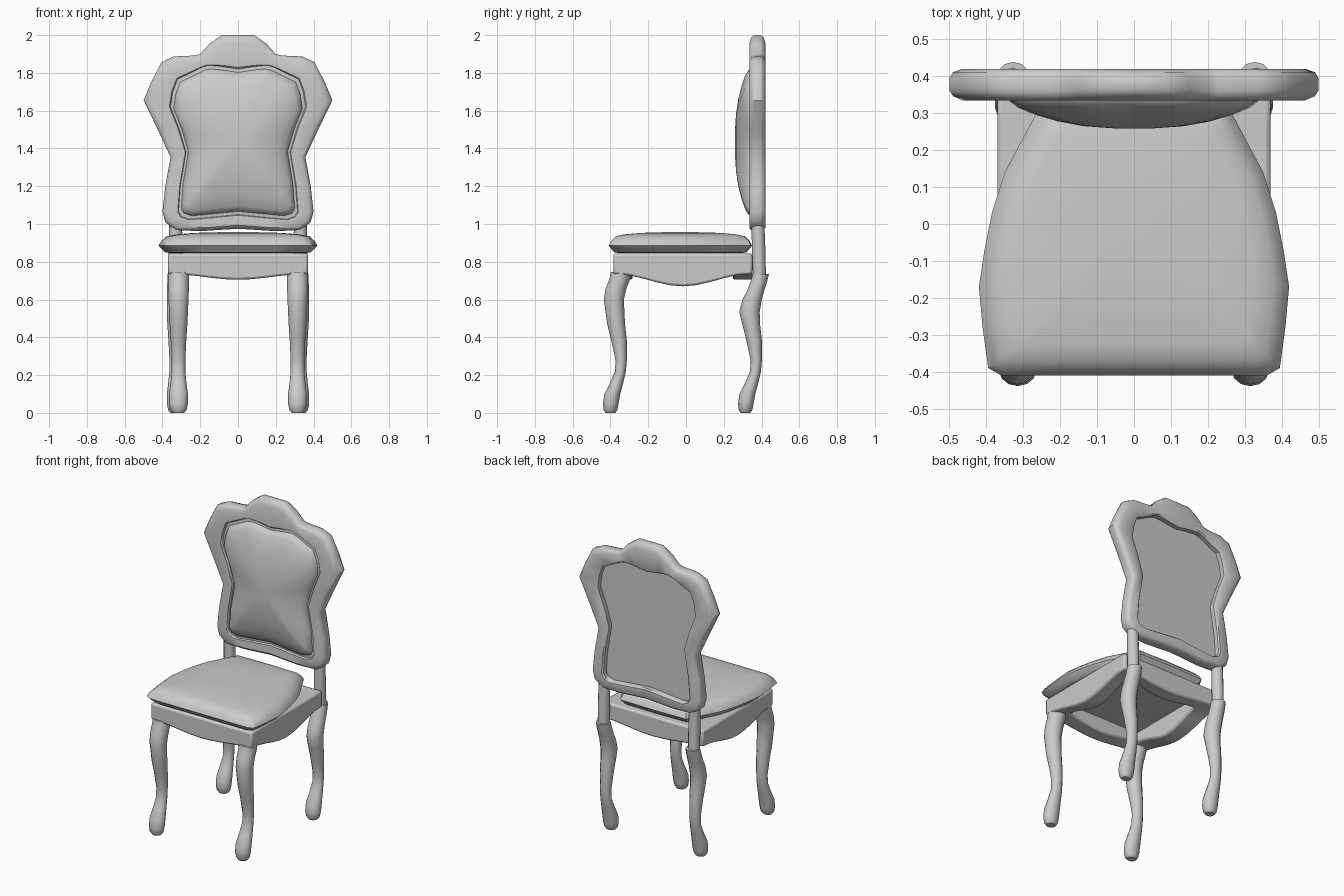
import bpy, bmesh
from math import sin, cos, pi, radians

if "Cube" in bpy.data.objects:
    bpy.data.objects.remove(bpy.data.objects["Cube"])


def loft(name, rings, close=False, angle=40):
    """Skin a list of equal-length rings; cap the ends, or close into a tube."""
    bm = bmesh.new()
    vs = [[bm.verts.new(p) for p in r] for r in rings]
    n = len(vs[0])
    for i in range(len(vs) if close else len(vs) - 1):
        a, b = vs[i], vs[(i + 1) % len(vs)]
        for j in range(n):
            k = (j + 1) % n
            bm.faces.new((a[j], a[k], b[k], b[j]))
    if not close:
        bm.faces.new(vs[0])
        bm.faces.new(vs[-1])
    bmesh.ops.recalc_face_normals(bm, faces=bm.faces)
    me = bpy.data.meshes.new(name)
    bm.to_mesh(me)
    bm.free()
    ob = bpy.data.objects.new(name, me)
    bpy.context.collection.objects.link(ob)
    bpy.ops.object.select_all(action='DESELECT')
    ob.select_set(True)
    bpy.context.view_layer.objects.active = ob
    bpy.ops.object.shade_smooth_by_angle(angle=radians(angle))
    return ob


def mirrored(half):
    return half + [(-x, z) for x, z in reversed(half) if x > 0]


def leg(name, x, path):
    """Round-sectioned part; path rows are (z, y centre, x radius, y radius)."""
    for side, s in (("right", 1), ("left", -1)):
        loft(f"{name}_{side}", [[(s * x + rx * cos(2 * pi * i / 12),
                                  y + ry * sin(2 * pi * i / 12), z)
                                 for i in range(12)] for z, y, rx, ry in path], angle=50)


# Back frame: scalloped outline around a waisted opening
outer = mirrored([(0, .975), (.2, .962), (.335, .968), (.385, 1.01), (.4, 1.066), (.385, 1.2),
                  (.357, 1.353), (.42, 1.49), (.5, 1.655), (.46, 1.75), (.405, 1.857),
                  (.34, 1.887), (.23, 1.892), (.2, 1.9), (.15, 1.955), (.085, 2.0), (0, 2.0)])
inner = mirrored([(0, 1.05), (.15, 1.035), (.257, 1.025), (.3, 1.04), (.315, 1.066), (.305, 1.2),
                  (.275, 1.38), (.31, 1.5), (.357, 1.62), (.345, 1.7), (.32, 1.767),
                  (.26, 1.795), (.19, 1.83), (.157, 1.84), (.1, 1.835), (.05, 1.828), (0, 1.82)])
section = [(0, .362), (0, .395), (.07, .411), (.25, .42), (.9, .42), (1, .412),
           (1, .345), (.95, .337), (.25, .335), (.07, .346)]
loft("back_frame", [[(a + (c - a) * t, y, b + (d - b) * t)
                     for (a, b), (c, d) in zip(outer, inner)] for t, y in section], True)

# Padded back panel, flat and recessed behind, domed in front
pad = [(1, .382), (1, .352), (.955, .35), (.94, .332), (.88, .315), (.75, .296),
       (.58, .278), (.38, .265), (.15, .259)]
loft("back_cushion", [[(x * s, y, 1.43 + (z - 1.43) * s) for x, z in inner] for s, y in pad])

# Seat cushion with a pinched seam
seat = mirrored([(0, -.41), (.2, -.41), (.36, -.41), (.395, -.39), (.41, -.28), (.42, -.17),
                 (.405, -.07), (.385, .03), (.35, .14), (.27, .29), (.24, .345), (0, .35)])
pillow = [(.5, .855), (.85, .846), (.92, .85), (1, .885), (.97, .908), (.9, .935),
          (.78, .945), (.55, .953), (.2, .957)]
loft("seat_cushion", [[(x * s, -.03 + (y + .03) * s, z) for x, y in seat] for s, z in pillow])

# Seat rail: rectangular ring with a drooping lower edge on each side
N = 10
corners = [(-1, -1), (1, -1), (1, 1), (-1, 1)]
rail = []
for k, (ax, ay) in enumerate(corners):
    bx, by = corners[(k + 1) % 4]
    droop = .03 if ay == by else .065
    for i in range(N):
        t = i / N
        rail.append((ax + (bx - ax) * t, ay + (by - ay) * t,
                     .735 - droop * (1 - cos(2 * pi * t)) / 2))


def rail_ring(hx, hy, top=None):
    return [(u * hx, -.017 + v * hy, top or low) for u, v, low in rail]


rail_ob = loft("seat_rail", [rail_ring(.37, .368, .843), rail_ring(.37, .368),
                             rail_ring(.26, .265), rail_ring(.26, .265, .843)], True)
bevel = rail_ob.modifiers.new("soft_edges", 'BEVEL')
bevel.width = .012
bevel.segments = 2
bevel.limit_method = 'ANGLE'
bevel.angle_limit = radians(50)

# Board closing the rail under the cushion
bpy.ops.mesh.primitive_cube_add(size=1, location=(0, -.017, .82))
board = bpy.context.object
board.name = "seat_board"
board.scale = (.54, .55, .04)

# Cabriole legs
lower = [(.47, -.37, .047, .047), (.38, -.354, .041, .041), (.28, -.343, .036, .03),
         (.22, -.347, .036, .029), (.16, -.367, .042, .035), (.1, -.39, .05, .042),
         (.05, -.398, .05, .041), (.015, -.4, .043, .036), (0, -.4, .03, .026)]
leg("front_leg", .315, [(.745, -.342, .056, .056), (.71, -.35, .056, .055),
                        (.66, -.37, .055, .055), (.6, -.382, .053, .053)] + lower)
leg("back_leg", .327, [(.735, .396, .045, .043), (.7, .387, .047, .044), (.65, .37, .049, .045),
                       (.6, .35, .05, .051), (.535, .336, .05, .054)]
    + [(z, y + .715, rx, ry) for z, y, rx, ry in lower])

# Posts joining the back legs to the frame
leg("back_post", .33, [(.72, .389, .036, .034), (.85, .385, .037, .036), (1.0, .381, .034, .034)])
